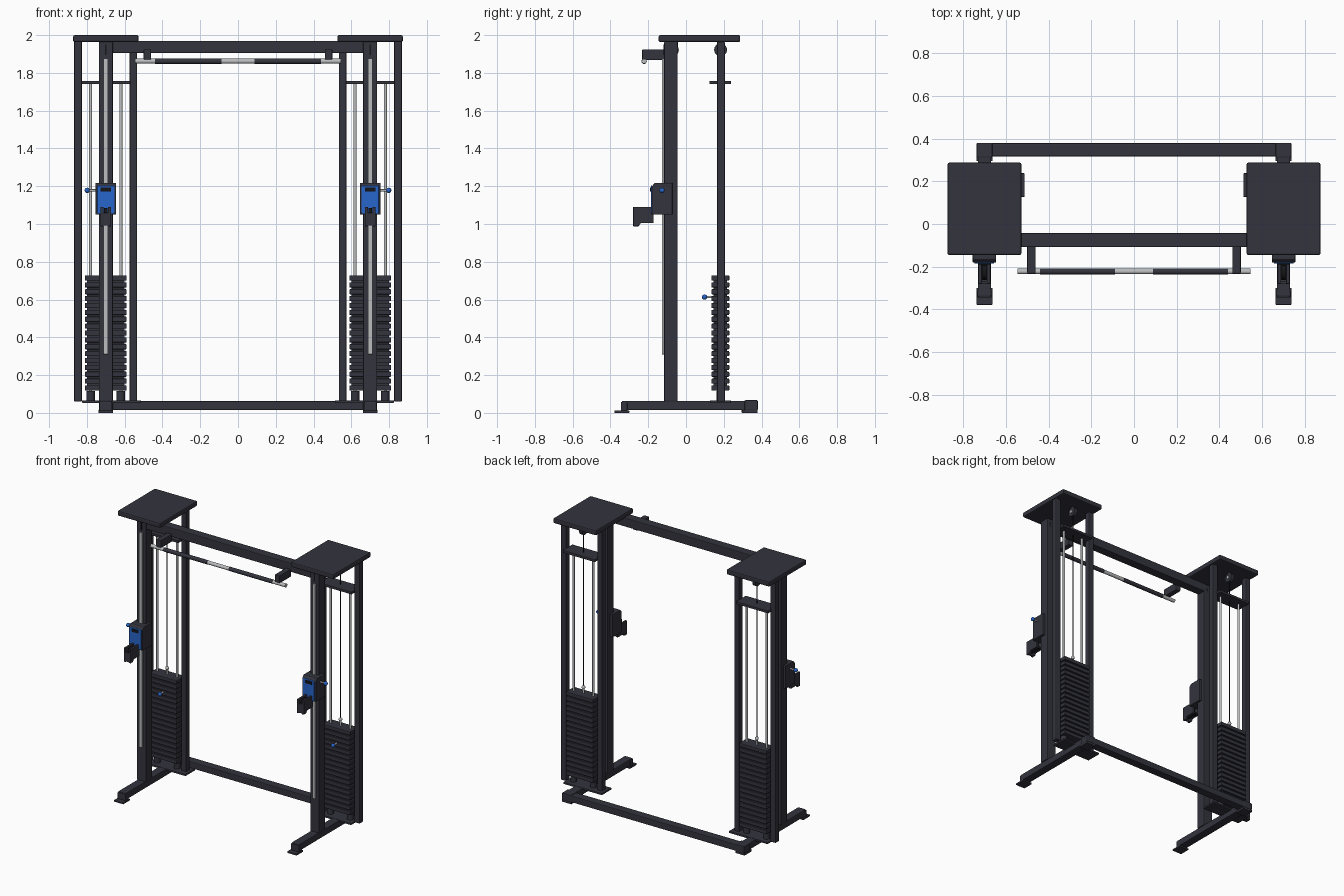
import bpy, bmesh, math
from mathutils import Vector

cube = bpy.data.objects.get("Cube")
if cube:
    bpy.data.objects.remove(cube, do_unlink=True)


def material(name, rgb, rough=0.5):
    m = bpy.data.materials.new(name)
    m.use_nodes = True
    m.diffuse_color = (*rgb, 1)
    bsdf = m.node_tree.nodes["Principled BSDF"]
    bsdf.inputs["Base Color"].default_value = (*rgb, 1)
    bsdf.inputs["Roughness"].default_value = rough
    return m


FRAME = material("charcoal frame", (0.033, 0.033, 0.047))
BLACK = material("black rubber", (0.008, 0.008, 0.01))
STEEL = material("brushed steel", (0.5, 0.51, 0.52))
BLUE = material("blue trim", (0.02, 0.13, 0.6))


def finish(name, bm, mat, bevel=0, smooth=False):
    bmesh.ops.recalc_face_normals(bm, faces=bm.faces)
    me = bpy.data.meshes.new(name)
    bm.to_mesh(me)
    bm.free()
    me.materials.append(mat)
    ob = bpy.data.objects.new(name, me)
    bpy.context.collection.objects.link(ob)
    if bevel:
        mod = ob.modifiers.new("soft edges", "BEVEL")
        mod.width, mod.segments = bevel, 2
    if smooth:
        bpy.ops.object.select_all(action="DESELECT")
        ob.select_set(True)
        bpy.context.view_layer.objects.active = ob
        bpy.ops.object.shade_smooth_by_angle()
    return ob


def box(name, x, y, z, mat=FRAME, bevel=0.005):
    """Box from (min, max) pairs along each axis."""
    bm = bmesh.new()
    bmesh.ops.create_cube(bm, size=1)
    for v in bm.verts:
        v.co = [sum(r) / 2 + c * abs(r[1] - r[0]) for r, c in zip((x, y, z), v.co)]
    return finish(name, bm, mat, bevel)


def rod(name, a, b, r, mat=STEEL, sides=16):
    """Cylinder between two points."""
    a, b = Vector(a), Vector(b)
    bm = bmesh.new()
    bmesh.ops.create_cone(bm, cap_ends=True, segments=sides, radius1=r, radius2=r,
                          depth=(b - a).length)
    bm.transform((b - a).to_track_quat("Z", "Y").to_matrix().to_4x4())
    bmesh.ops.translate(bm, verts=bm.verts, vec=(a + b) / 2)
    return finish(name, bm, mat, smooth=True)


def ball(name, c, r, mat):
    bm = bmesh.new()
    bmesh.ops.create_uvsphere(bm, u_segments=16, v_segments=10, radius=r)
    bmesh.ops.translate(bm, verts=bm.verts, vec=c)
    return finish(name, bm, mat, smooth=True)


def side_profile(name, x, pts, mat=FRAME, bevel=0.003):
    """Polygon in the y-z plane extruded along x."""
    bm = bmesh.new()
    f = bm.faces.new([bm.verts.new((x[0], *p)) for p in pts])
    ext = bmesh.ops.extrude_face_region(bm, geom=[f])
    moved = [g for g in ext["geom"] if isinstance(g, bmesh.types.BMVert)]
    bmesh.ops.translate(bm, verts=moved, vec=(x[1] - x[0], 0, 0))
    return finish(name, bm, mat, bevel)


# Shared frame beams
box("top_crossbeam", (-0.67, 0.67), (-0.108, -0.042), (1.905, 1.97))
box("rear_floor_beam", (-0.67, 0.67), (0.316, 0.378), (0.015, 0.063))

# Pull-up bar with dark grips
BAR_Y, BAR_Z = -0.222, 1.862
rod("pull_up_bar", (-0.545, BAR_Y, BAR_Z), (0.545, BAR_Y, BAR_Z), 0.013)
for s, side in ((-1, "right"), (1, "left")):
    rod(side + "_bar_grip", (s * 0.088, BAR_Y, BAR_Z), (s * 0.44, BAR_Y, BAR_Z), 0.0145, FRAME)
    box(side + "_bar_bracket", (s * 0.48 - 0.02, s * 0.48 + 0.02), (-0.232, -0.1), (1.868, 1.925))


def tower(s, side):
    def X(u):                       # outward offset from the tower centre
        return s * (0.7 + u)

    def span(a, b):
        return tuple(sorted((X(a), X(b))))

    def n(part):
        return side + "_" + part

    def mid(w):
        return span(-w, w)

    # Base leg and foot pads
    box(n("base_leg"), mid(0.031), (-0.34, 0.375), (0.015, 0.064))
    box(n("front_foot_pad"), mid(0.038), (-0.378, -0.3), (0, 0.012), FRAME, 0.002)
    box(n("front_foot_block"), mid(0.034), (-0.345, -0.31), (0.01, 0.058))
    box(n("rear_foot_pad"), mid(0.038), (0.295, 0.378), (0, 0.016), FRAME, 0.002)
    box(n("rear_corner_sleeve"), mid(0.037), (0.31, 0.38), (0.014, 0.067))

    # Uprights and roof plate
    box(n("front_upright"), mid(0.037), (-0.116, -0.044), (0.06, 1.965))
    box(n("outer_post"), span(0.126, 0.168), (0.164, 0.206), (0.06, 1.965))
    box(n("inner_post"), span(-0.166, -0.126), (0.164, 0.206), (0.06, 1.965))
    box(n("roof_plate"), span(-0.173, 0.173), (-0.145, 0.287), (1.963, 2.0), FRAME, 0.008)
    box(n("stack_floor_plate"), span(-0.187, 0.125), (0.127, 0.238), (0.053, 0.066), FRAME, 0.002)
    box(n("rod_top_plate"), span(-0.13, 0.13), (0.125, 0.238), (1.74, 1.758), FRAME, 0.002)

    # Slide rail on the front upright
    box(n("slide_rail"), mid(0.012), (-0.127, -0.115), (0.31, 1.877), STEEL, 0.002)
    box(n("upright_slot"), mid(0.004), (-0.118, -0.115), (1.895, 1.95), BLACK, 0)

    # Guide rods and rubber buffers
    for u in (-0.08, 0.08):
        rod(n("guide_rod"), (X(u), 0.183, 0.06), (X(u), 0.183, 1.745), 0.008)
        rod(n("buffer"), (X(u), 0.183, 0.064), (X(u), 0.183, 0.115), 0.022, FRAME)

    # Weight stack
    plate = box(n("weight_plates"), mid(0.111), (0.134, 0.229), (0.118, 0.145), FRAME, 0.004)
    arr = plate.modifiers.new("stack", "ARRAY")
    arr.count = 17
    arr.use_relative_offset = False
    arr.use_constant_offset = True
    arr.constant_offset_displace = (0, 0, 0.0364)
    box(n("weight_core"), mid(0.1), (0.145, 0.218), (0.122, 0.72), FRAME, 0)
    rod(n("selector_pin"), (X(0), 0.1, 0.613), (X(0), 0.14, 0.613), 0.006)
    ball(n("selector_knob"), (X(0), 0.098, 0.613), 0.014, BLUE)

    # Lifting cable and pulleys
    rod(n("cable_fitting"), (X(0), 0.183, 0.72), (X(0), 0.183, 0.765), 0.007)
    ball(n("cable_ball"), (X(0), 0.183, 0.772), 0.013, STEEL)
    rod(n("lifting_cable"), (X(0), 0.183, 0.77), (X(0), 0.183, 1.92), 0.0035, BLACK, 8)
    for y in (-0.072, 0.183):
        rod(n("pulley"), (X(-0.012), y, 1.922), (X(0.012), y, 1.922), 0.034, FRAME, 24)
        rod(n("pulley_hub"), (X(-0.016), y, 1.922), (X(0.016), y, 1.922), 0.01, STEEL)
    box(n("pulley_hanger"), mid(0.007), (0.17, 0.196), (1.93, 1.965), FRAME, 0)

    # Sliding carriage with blue face
    side_profile(n("carriage"), mid(0.055),
                 [(-0.072, 1.05), (-0.18, 1.05), (-0.18, 1.2), (-0.165, 1.218), (-0.072, 1.218)])
    box(n("carriage_face"), mid(0.046), (-0.186, -0.179), (1.056, 1.203), BLUE, 0.003)
    box(n("face_slot"), mid(0.028), (-0.19, -0.184), (1.172, 1.194), BLACK, 0.002)
    rod(n("lock_pin"), (X(0.05), -0.127, 1.178), (X(0.095), -0.127, 1.178), 0.006)
    ball(n("lock_knob"), (X(0.098), -0.127, 1.178), 0.014, BLUE)

    # Forked pulley arm
    arm = [(-0.172, 1.09), (-0.28, 1.09), (-0.28, 0.988), (-0.25, 0.988), (-0.24, 1.005), (-0.172, 1.005)]
    for a, b in ((-0.028, -0.012), (0.012, 0.028)):
        side_profile(n("arm_cheek"), span(a, b), arm)
    box(n("arm_front"), mid(0.02), (-0.278, -0.268), (0.992, 1.06), FRAME, 0.002)
    box(n("arm_floor"), mid(0.014), (-0.262, -0.178), (1.007, 1.02), BLACK, 0)
    rod(n("arm_pulley"), (X(-0.009), -0.226, 1.05), (X(0.009), -0.226, 1.05), 0.034, BLACK, 20)


tower(-1, "right")
tower(1, "left")
